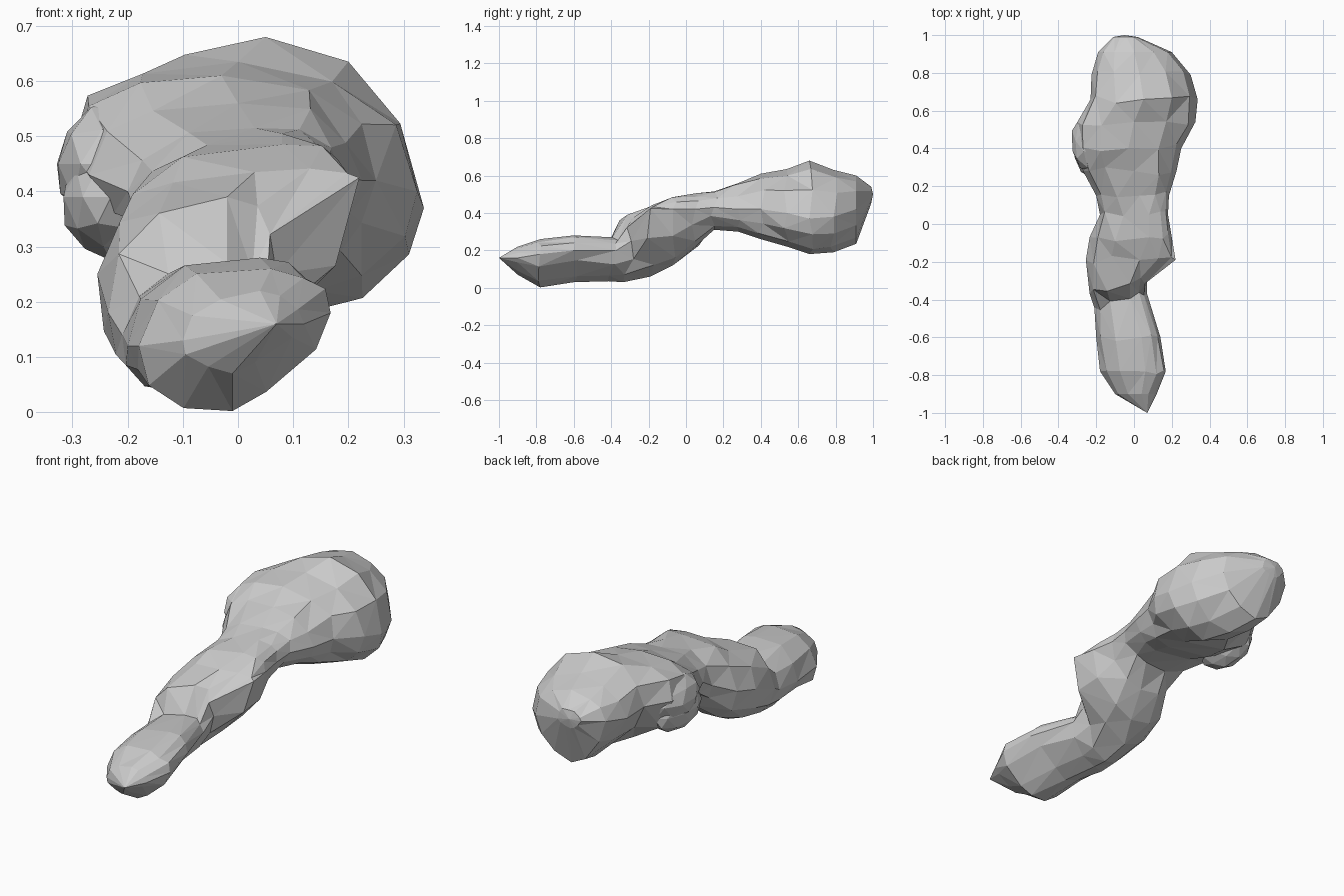
import bpy, bmesh, math, random
from mathutils import Vector

if "Cube" in bpy.data.objects:
    bpy.data.objects.remove(bpy.data.objects["Cube"])

random.seed(4)

# Cross-sections along y: y, left (x, z), right (x, z), top (x, z), bottom (x, z)
SECTIONS = [
    (-.90, -.10, .13, .12, .16, .04, .22, -.01, .07),
    (-.78, -.18, .12, .168, .18, .06, .26, -.01, .002),
    (-.60, -.20, .12, .14, .20, .04, .28, -.07, .03),
    (-.39, -.21, .14, .07, .20, -.02, .27, -.10, .035),
    (-.31, -.235, .18, .07, .25, -.02, .39, -.10, .03),
    (-.19, -.255, .25, .22, .425, .03, .435, -.10, .06),
    (-.07, -.235, .28, .20, .42, .08, .485, -.04, .12),
    (.05, -.18, .34, .18, .42, .08, .505, .0, .22),
    (.15, -.20, .40, .185, .43, .03, .515, .05, .31),
    (.28, -.27, .43, .225, .42, .0, .56, .10, .30),
    (.40, -.30, .47, .25, .42, -.03, .61, .12, .26),
    (.54, -.30, .48, .325, .40, .0, .635, .14, .22),
    (.66, -.23, .48, .337, .37, .05, .68, .12, .18),
    (.79, -.225, .47, .30, .38, .03, .63, .06, .19),
    (.91, -.19, .49, .20, .42, .0, .60, .0, .235),
    (.99, -.11, .50, .02, .48, -.04, .54, -.05, .45),
]
SIDES = 12


def finish(bm, name):
    bmesh.ops.recalc_face_normals(bm, faces=bm.faces)
    bmesh.ops.triangulate(bm, faces=bm.faces)
    mesh = bpy.data.meshes.new(name)
    bm.to_mesh(mesh)
    bm.free()
    obj = bpy.data.objects.new(name, mesh)
    bpy.context.collection.objects.link(obj)
    return obj


def fullness(y, right, upper):
    """Curve exponent of one quarter of a section: low is full, high is cut away."""
    if upper:
        return 1.0 if right and y > .5 else .87
    if right:
        return 1.55 if y < -.5 else 1.15
    return 1.3 if y > .6 else .85


def ring(bm, section):
    y, xl, zl, xr, zr, xt, zt, xb, zb = section
    verts = []
    for i in range(SIDES):
        a = 2 * math.pi * i / SIDES
        c, s = math.cos(a), math.sin(a)
        # blend between the four extreme points
        xm, ze = (xt, zt) if s >= 0 else (xb, zb)
        xe, zm = (xr, zr) if c >= 0 else (xl, zl)
        p = fullness(y, c > 0, s >= 0)
        x = xm + (xe - xm) * abs(c) ** p
        z = zm + (ze - zm) * abs(s) ** p
        # uneven carving, leaving the four extremes in place
        j = 0 if i % 3 == 0 else .009
        dy = random.uniform(-1, 1) * .022 if j and abs(y) < .9 else 0
        # the step behind the front part runs slantwise
        if -.45 < y < -.25:
            dy += .25 * x
        verts.append(bm.verts.new((x + random.uniform(-j, j), y + dy,
                                   z + random.uniform(-j, j))))
    return verts


def lump(name, centre, radii, rough=.05):
    bm = bmesh.new()
    bmesh.ops.create_icosphere(bm, subdivisions=2, radius=1)
    for v in bm.verts:
        v.co *= 1 + random.uniform(-rough, rough)
        v.co = Vector(centre) + Vector([p * r for p, r in zip(v.co, radii)])
    return finish(bm, name)


# Long bent body
bm = bmesh.new()
rings = [ring(bm, s) for s in SECTIONS]
for a, b in zip(rings, rings[1:]):
    for i in range(SIDES):
        k = (i + 1) % SIDES
        bm.faces.new((a[i], a[k], b[k], b[i]))
for end, point in ((rings[0], (.07, -1, .16)), (rings[-1], (-.05, 1, .5))):
    apex = bm.verts.new(point)
    for i in range(SIDES):
        bm.faces.new((end[i], end[(i + 1) % SIDES], apex))
finish(bm, "body")

# Side lobe in an upper and a hanging lower half
lump("left_lobe_upper", (-.215, .44, .45), (.115, .17, .115))
lump("left_lobe_lower", (-.23, .41, .39), (.09, .17, .11))
